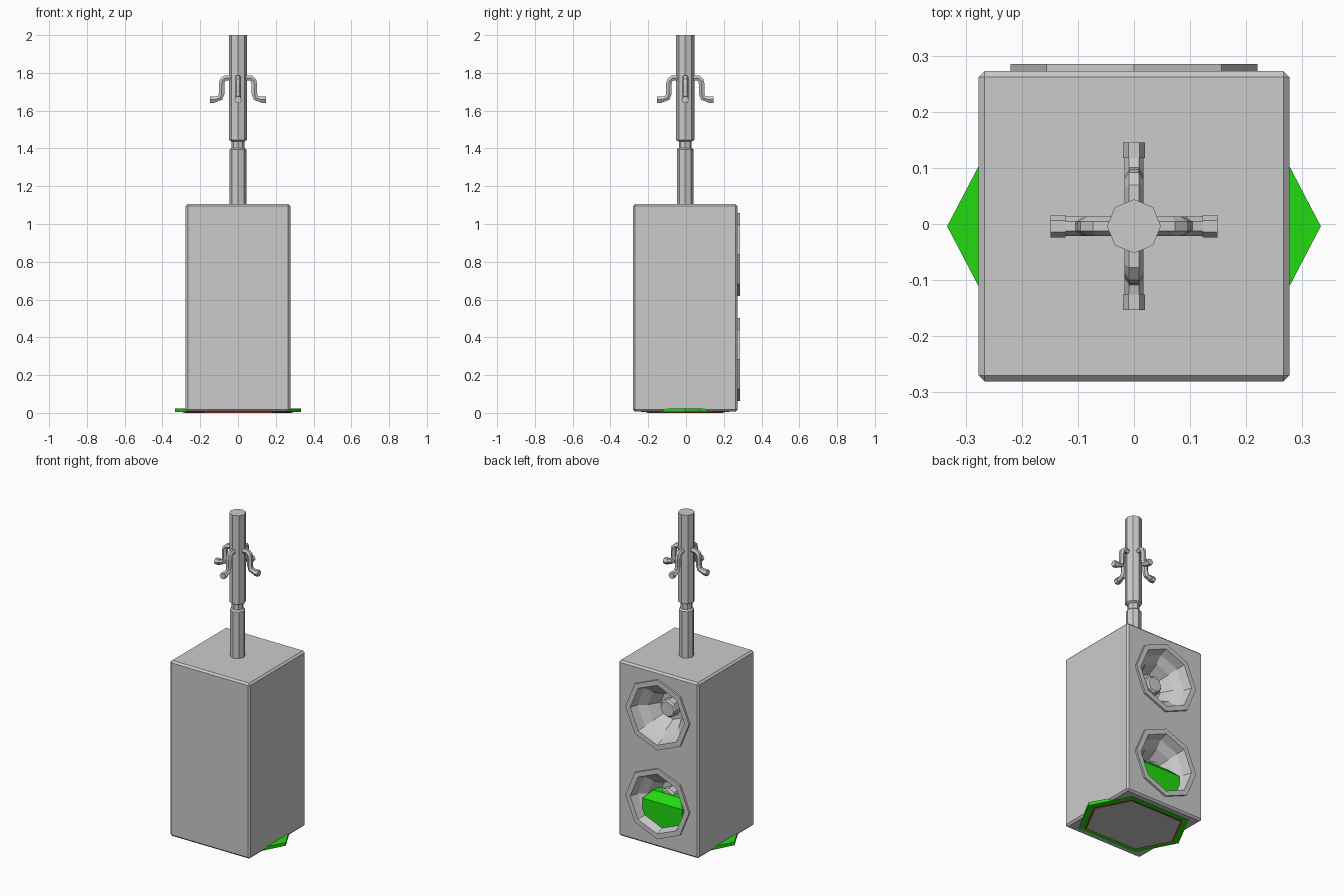
import bpy, bmesh, math
from mathutils import Matrix, Vector

old = bpy.data.objects.get("Cube")
if old:
    bpy.data.objects.remove(old, do_unlink=True)

CY = -0.004  # centre line of cabinet and pole


def material(name, rgb):
    m = bpy.data.materials.new(name)
    m.use_nodes = True
    m.diffuse_color = (*rgb, 1)
    m.node_tree.nodes["Principled BSDF"].inputs["Base Color"].default_value = (*rgb, 1)
    return m


GREY = material("grey", (0.6, 0.6, 0.6))
GREEN = material("bright green", (0.016, 0.7, 0.005))
RED = material("red", (0.6, 0.01, 0.01))


def finish(name, bm, mat):
    bmesh.ops.recalc_face_normals(bm, faces=bm.faces)
    mesh = bpy.data.meshes.new(name)
    bm.to_mesh(mesh)
    bm.free()
    mesh.materials.append(mat)
    ob = bpy.data.objects.new(name, mesh)
    bpy.context.collection.objects.link(ob)
    return ob


def lathe(name, profile, mat, matrix, sides=8):
    """Spin (radius, height) points about z, then place with a matrix."""
    bm = bmesh.new()
    verts = [bm.verts.new((r, 0, h)) for r, h in profile]
    edges = [bm.edges.new(pair) for pair in zip(verts, verts[1:])]
    bmesh.ops.spin(bm, geom=verts + edges, axis=(0, 0, 1), cent=(0, 0, 0),
                   angle=math.tau, steps=sides)
    bmesh.ops.remove_doubles(bm, verts=bm.verts, dist=0.0001)
    bmesh.ops.transform(bm, matrix=matrix, verts=bm.verts)
    return finish(name, bm, mat)


def prism(name, outline, z0, z1, mat):
    bm = bmesh.new()
    base = bm.faces.new([bm.verts.new((x, y + CY, z0)) for x, y in outline])
    top = bmesh.ops.extrude_face_region(bm, geom=[base])["geom"]
    bmesh.ops.translate(bm, vec=(0, 0, z1 - z0),
                        verts=[v for v in top if isinstance(v, bmesh.types.BMVert)])
    return finish(name, bm, mat)


# Cabinet with chamfered edges
bm = bmesh.new()
bmesh.ops.create_cube(bm, size=1, matrix=Matrix.Translation((0, CY, 0.556))
                      @ Matrix.Diagonal((0.554, 0.554, 1.098, 1)))
bmesh.ops.bevel(bm, geom=bm.edges[:], offset=0.011, segments=1, affect='EDGES')
cabinet = finish("cabinet", bm, GREY)

# Speakers: sunken bowl, raised rim and centre cap, each set in a cut recess
speaker = [(0.22, 0.262), (0.22, 0.285), (0.187, 0.285), (0.17, 0.235), (0.125, 0.2),
           (0.085, 0.13), (0.055, 0.13), (0.055, 0.175), (0.046, 0.185), (0, 0.185)]
recess = [(0, 0.1), (0.2, 0.1), (0.2, 0.4), (0, 0.4)]
for label, z in (("lower", 0.283), ("upper", 0.838)):
    place = Matrix.Translation((0, 0, z)) @ Matrix.Rotation(-math.pi / 2, 4, 'X')
    cutter = lathe("recess_cutter", recess, GREY, place)
    cut = cabinet.modifiers.new("recess", 'BOOLEAN')
    cut.object = cutter
    cut.solver = 'EXACT'
    bpy.context.view_layer.objects.active = cabinet
    bpy.ops.object.modifier_apply(modifier=cut.name)
    bpy.data.objects.remove(cutter, do_unlink=True)
    lathe(label + "_speaker", speaker, GREY, place)

# Pole with a narrow neck
pole = [(0, 1.09), (0.044, 1.09), (0.044, 1.395), (0.034, 1.403), (0.034, 1.437),
        (0.048, 1.445), (0.048, 2), (0, 2)]
lathe("pole", pole, GREY, Matrix.Translation((0, CY, 0)))


# Four hooks around the pole, each with a thicker tip
def tube(name, points, radius, turn):
    curve = bpy.data.curves.new(name, 'CURVE')
    curve.dimensions = '3D'
    curve.bevel_depth = radius
    curve.bevel_resolution = 1
    curve.use_fill_caps = True
    line = curve.splines.new('POLY')
    line.use_smooth = False
    line.points.add(len(points) - 1)
    for p, (r, z) in zip(line.points, points):
        p.co = (r, 0, z, 1)
    curve.materials.append(GREY)
    ob = bpy.data.objects.new(name, curve)
    ob.location.y = CY
    ob.rotation_euler.z = turn
    bpy.context.collection.objects.link(ob)


hook = [(0.03, 1.773), (0.068, 1.773), (0.083, 1.76), (0.087, 1.74),
        (0.087, 1.69), (0.094, 1.668), (0.125, 1.658)]
for i in range(4):
    tube(f"hook_{i + 1}", hook, 0.017, i * math.pi / 2)
    tube(f"hook_tip_{i + 1}", [(0.122, 1.658), (0.149, 1.658)], 0.02, i * math.pi / 2)

# Pointed base plate with thin layers on its underside
hexagon = [(0.333, 0), (0.21, 0.235), (-0.21, 0.235),
           (-0.333, 0), (-0.21, -0.235), (0.21, -0.235)]
for name, scale, z0, z1, mat in (("base_plate", 1, 0.004, 0.024, GREEN),
                                 ("base_trim", 0.88, 0.002, 0.004, RED),
                                 ("base_cover", 0.85, 0, 0.002, GREY)):
    prism(name, [(x * scale, y * scale) for x, y in hexagon], z0, z1, mat)

# Green block showing through the lower speaker, with a sloping top
bm = bmesh.new()
bmesh.ops.create_cube(bm, size=1, matrix=Matrix.Translation((0, 0.118, 0.17))
                      @ Matrix.Diagonal((0.276, 0.234, 0.28, 1)))
top_edges = [e for e in bm.edges if all(v.co.z > 0.3 for v in e.verts)]
bmesh.ops.bevel(bm, geom=top_edges, offset=0.045, segments=1, affect='EDGES')
finish("green_block", bm, GREEN)
